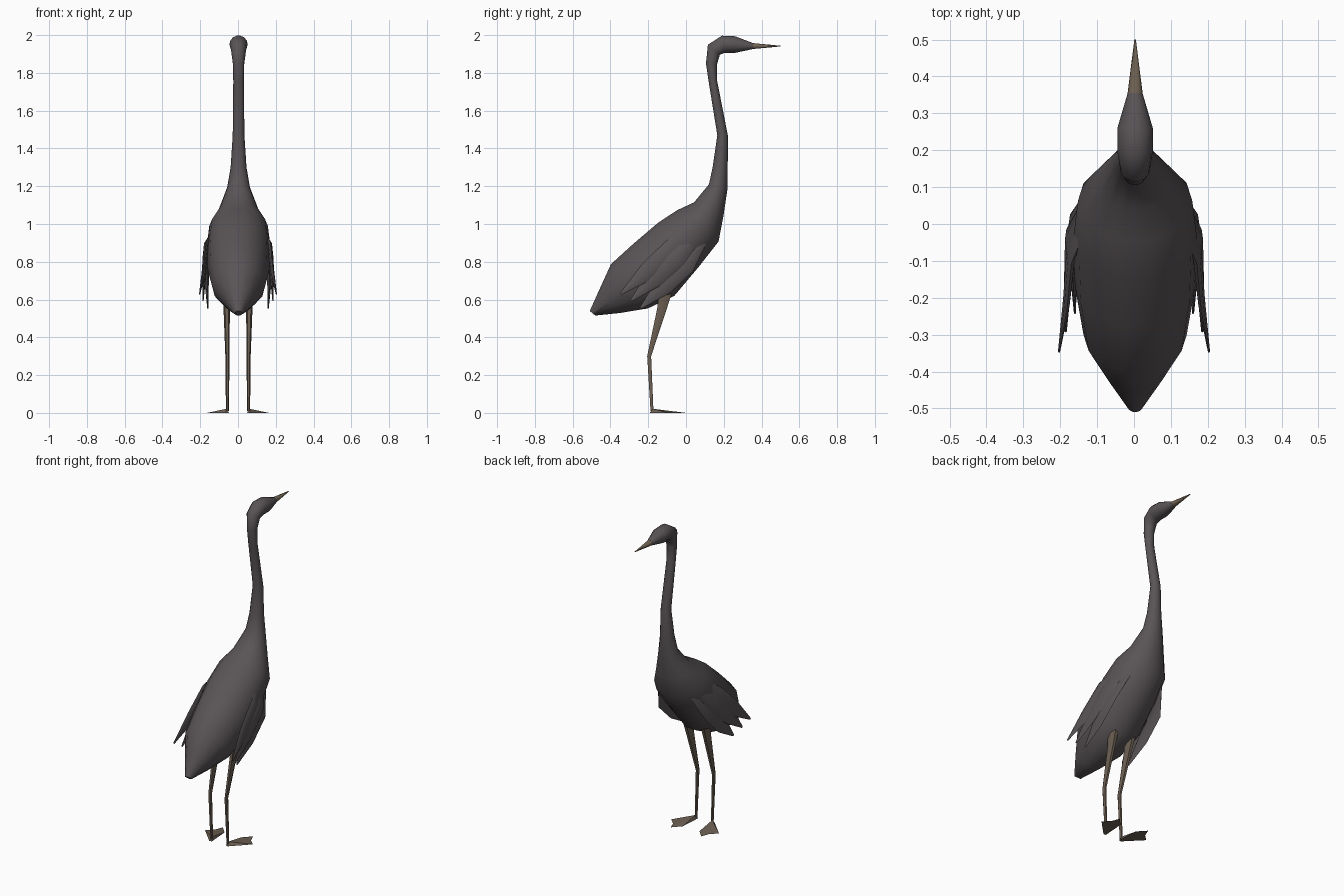
import bpy, bmesh, math
from mathutils import Vector

if "Cube" in bpy.data.objects:
    bpy.data.objects.remove(bpy.data.objects["Cube"])


def material(name, rgb):
    m = bpy.data.materials.new(name)
    m.diffuse_color = (*rgb, 1)
    m.use_nodes = True
    m.node_tree.nodes["Principled BSDF"].inputs["Base Color"].default_value = m.diffuse_color
    return m


plumage = material("plumage", (0.10, 0.088, 0.092))
leg_skin = material("leg_skin", (0.15, 0.115, 0.085))
horn = material("horn", (0.17, 0.13, 0.09))


def finish(name, bm, mat, angle=60):
    bmesh.ops.recalc_face_normals(bm, faces=bm.faces)
    me = bpy.data.meshes.new(name)
    bm.to_mesh(me)
    bm.free()
    me.materials.append(mat)
    ob = bpy.data.objects.new(name, me)
    bpy.context.collection.objects.link(ob)
    bpy.ops.object.select_all(action='DESELECT')
    ob.select_set(True)
    bpy.context.view_layer.objects.active = ob
    bpy.ops.object.shade_smooth_by_angle(angle=math.radians(angle))
    return ob


def loft(name, rings, sides, mat, angle=60):
    """Each ring: centre and two half-axis vectors."""
    bm = bmesh.new()
    loops = []
    for c, u, v in rings:
        loops.append([bm.verts.new(Vector(c)
                      + Vector(u) * math.cos(math.tau * i / sides)
                      + Vector(v) * math.sin(math.tau * i / sides))
                      for i in range(sides)])
    for a, b in zip(loops, loops[1:]):
        for i in range(sides):
            j = (i + 1) % sides
            bm.faces.new((a[i], a[j], b[j], b[i]))
    bm.faces.new(loops[0])
    bm.faces.new(loops[-1])
    return finish(name, bm, mat, angle)


def profile_rings(rows):
    """Rows: back y, z, front y, z, half width."""
    out = []
    for by, bz, fy, fz, w in rows:
        out.append(((0.003, (by + fy) / 2, (bz + fz) / 2), (w, 0, 0),
                    (0, (by - fy) / 2, (bz - fz) / 2)))
    return out


# Body, neck and head as one continuous skin
loft("body_neck_head", profile_rings([
    (-.51, .54, -.48, .515, .02),
    (-.455, .665, -.35, .527, .08),
    (-.40, .79, -.20, .55, .14),
    (-.28, .90, -.06, .615, .163),
    (-.15, 1.01, .07, .77, .168),
    (-.05, 1.075, .175, .905, .155),
    (.04, 1.115, .20, 1.04, .105),
    (.12, 1.21, .22, 1.18, .06),
    (.14, 1.30, .222, 1.30, .042),
    (.165, 1.47, .222, 1.47, .031),
    (.12, 1.75, .165, 1.76, .028),
    (.105, 1.85, .165, 1.845, .03),
    (.115, 1.95, .18, 1.895, .04),
    (.19, 1.998, .205, 1.905, .048),
    (.26, 1.995, .26, 1.905, .048),
    (.355, 1.958, .355, 1.926, .02)]), 14, plumage)

# Beak
loft("beak", profile_rings([
    (.35, 1.958, .35, 1.926, .021),
    (.50, 1.944, .50, 1.940, .002)]), 8, horn)

# Overlapping wing feathers: root, two middle stations, tip
feathers = [
    [(.11, .05, .99), (.170, -.07, .87), (.182, -.20, .75), (.203, -.345, .63)],
    [(.12, .08, .96), (.174, -.04, .83), (.180, -.17, .71), (.185, -.29, .595)],
    [(.11, .10, .92), (.164, .00, .79), (.165, -.12, .67), (.160, -.24, .555)],
]
half_widths = (.02, .055, .05, .006)
thickness = (.008, .013, .01, .003)

for s, side in ((-1, "left"), (1, "right")):
    for n, path in enumerate(feathers):
        rings = [((s * x, y, z), (0, .68 * w, -.73 * w), (s * t, 0, 0))
                 for (x, y, z), w, t in zip(path, half_widths, thickness)]
        loft(f"{side}_wing_feather_{n + 1}", rings, 8, plumage)

    # Leg, bent backward at the joint
    loft(f"{side}_leg", [((s * x, y, z), (rx, 0, 0), (0, ry, 0))
         for x, y, z, rx, ry in ((.062, -.105, .66, .024, .045),
                                 (.060, -.125, .56, .017, .030),
                                 (.056, -.195, .30, .011, .012),
                                 (.056, -.18, .01, .008, .009))],
         6, leg_skin)

    # Flat webbed foot, turned outward
    bm = bmesh.new()
    outline = [(.048, -.19), (.065, -.192), (.165, -.09), (.125, -.05),
               (.105, 0), (.058, -.05)]
    base = [bm.verts.new((s * x, y, 0)) for x, y in outline]
    apex = bm.verts.new((s * .058, -.178, .022))
    bm.faces.new(base)
    for i, v in enumerate(base):
        bm.faces.new((v, base[(i + 1) % len(base)], apex))
    finish(f"{side}_foot", bm, leg_skin, 30)
